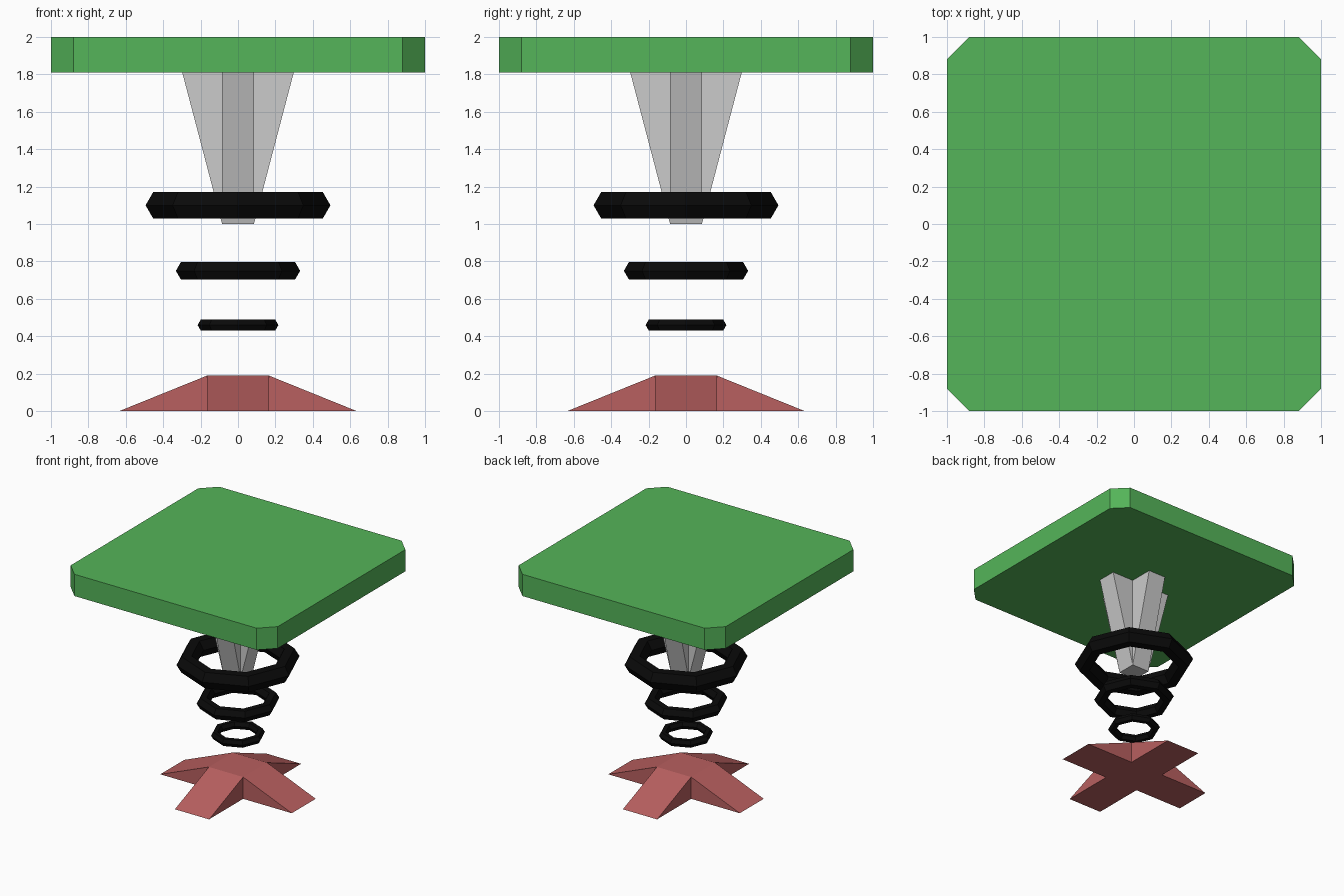
import bpy, bmesh
from mathutils import Vector, Matrix

if "Cube" in bpy.data.objects:
    bpy.data.objects.remove(bpy.data.objects["Cube"])


def material(name, rgb):
    mat = bpy.data.materials.new(name)
    mat.diffuse_color = (*rgb, 1)
    mat.use_nodes = True
    mat.node_tree.nodes["Principled BSDF"].inputs["Base Color"].default_value = mat.diffuse_color
    return mat


green = material("green", (0.09, 0.46, 0.10))
red = material("red", (0.48, 0.115, 0.115))
black = material("black", (0.003, 0.003, 0.003))


def finish(name, bm, mat=None):
    bmesh.ops.recalc_face_normals(bm, faces=bm.faces)
    mesh = bpy.data.meshes.new(name)
    bm.to_mesh(mesh)
    bm.free()
    obj = bpy.data.objects.new(name, mesh)
    bpy.context.collection.objects.link(obj)
    if mat:
        mesh.materials.append(mat)
    return obj


def tapered_cross(name, half, reach, z_wide, z_narrow, mat=None):
    """Plus-shaped outline at z_wide, narrowing to a square at z_narrow."""
    bm = bmesh.new()
    wide, narrow = [], []
    for i in range(4):
        rot = Matrix.Rotation(i * 1.5707963, 3, 'Z')
        for x, y in ((reach, -half), (reach, half), (half, half)):
            wide.append(bm.verts.new(rot @ Vector((x, y, z_wide))))
        narrow.append(bm.verts.new(rot @ Vector((half, half, z_narrow))))
    bm.faces.new(wide)
    bm.faces.new(narrow)
    for i in range(4):
        a, b, inner = wide[3 * i:3 * i + 3]
        prev_inner = wide[3 * i - 1]
        bm.faces.new((a, b, narrow[i], narrow[i - 1]))   # sloped arm end
        bm.faces.new((b, inner, narrow[i]))              # arm sides
        bm.faces.new((prev_inner, a, narrow[i - 1]))
    return finish(name, bm, mat)


def ring(name, major, minor, z):
    """Eight-sided ring with a hexagonal section."""
    bpy.ops.mesh.primitive_torus_add(major_segments=8, minor_segments=6,
                                     major_radius=major, minor_radius=minor,
                                     location=(0, 0, z))
    obj = bpy.context.object
    obj.name = name
    obj.data.materials.append(black)
    obj.data.shade_flat()


# Square top with clipped corners
bm = bmesh.new()
bmesh.ops.create_cube(bm, size=1, matrix=Matrix.Translation((0, 0, 1.905))
                      @ Matrix.Diagonal((2, 2, 0.19, 1)))
uprights = [e for e in bm.edges if abs(e.verts[0].co.z - e.verts[1].co.z) > 0.1]
bmesh.ops.bevel(bm, geom=uprights, offset=0.12, segments=1, affect='EDGES')
finish("top_plate", bm, green)

# Column hanging from the top, and the foot
tapered_cross("column", 0.085, 0.298, 1.81, 1.0)
tapered_cross("foot", 0.165, 0.635, 0.0, 0.19, red)

# Floating rings, shrinking downwards
ring("large_ring", 0.413, 0.081, 1.10)
ring("middle_ring", 0.278, 0.054, 0.75)
ring("small_ring", 0.181, 0.035, 0.46)
